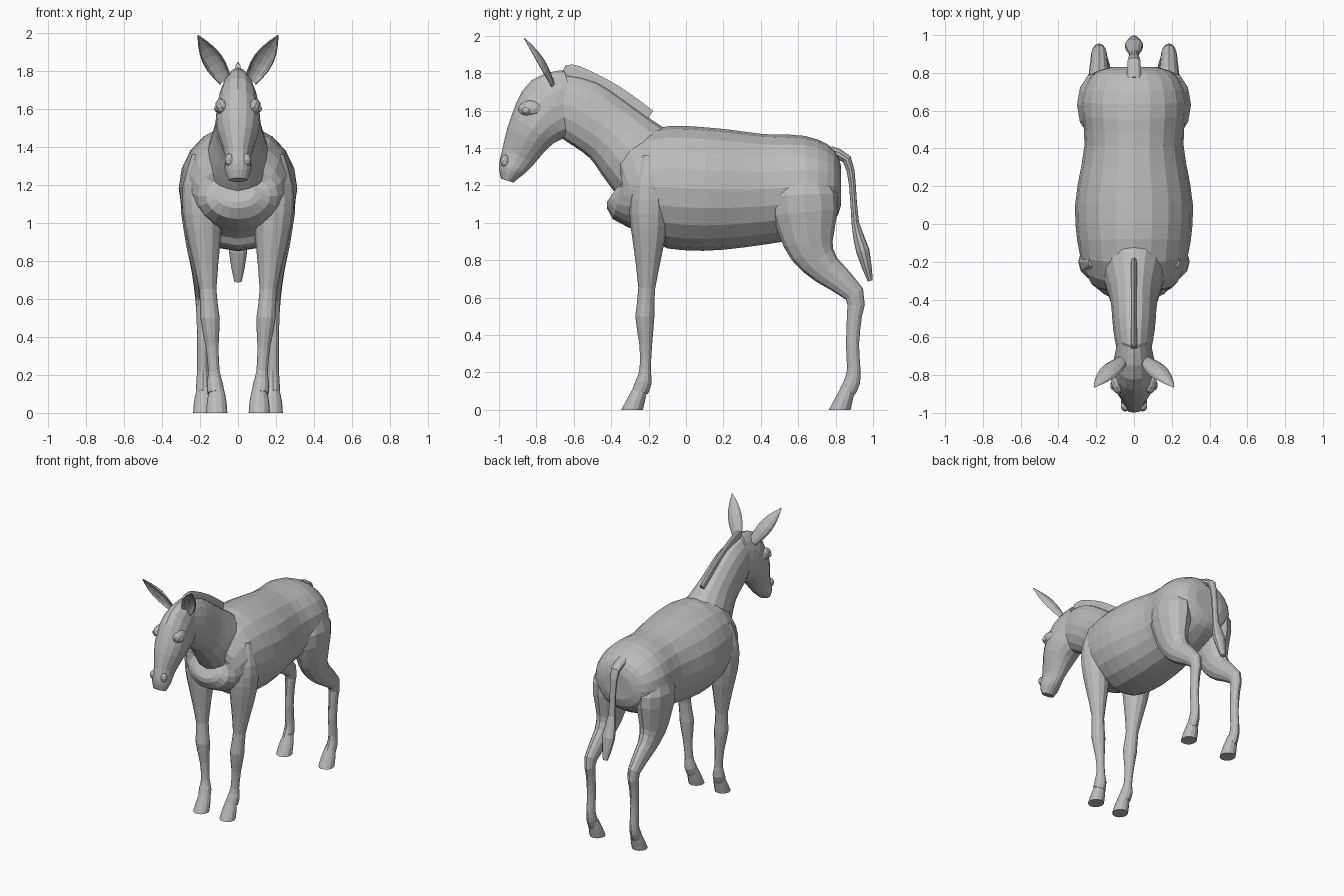
import bpy, bmesh, math
from mathutils import Vector

cube = bpy.data.objects.get("Cube")
if cube:
    bpy.data.objects.remove(cube, do_unlink=True)


def make_material(name, rgb):
    material = bpy.data.materials.new(name)
    colour = (*rgb, 1.0)
    material.diffuse_color = colour
    material.use_nodes = True
    shader = material.node_tree.nodes["Principled BSDF"]
    shader.inputs["Base Color"].default_value = colour
    shader.inputs["Roughness"].default_value = 0.8
    return material


coat = make_material("plain_grey", (0.5, 0.5, 0.5))


def finish(name, bm):
    """Turn a bmesh into a named object with the coat material."""
    bmesh.ops.recalc_face_normals(bm, faces=bm.faces)
    mesh = bpy.data.meshes.new(name)
    bm.to_mesh(mesh)
    bm.free()
    mesh.materials.append(coat)
    obj = bpy.data.objects.new(name, mesh)
    bpy.context.collection.objects.link(obj)
    return obj


def catmull_rom(stations, steps):
    """Insert in-between stations along a smooth curve."""
    points = [Vector(station) for station in stations]
    points = [points[0], *points, points[-1]]
    result = []
    for a, b, c, d in zip(points, points[1:], points[2:], points[3:]):
        for step in range(steps):
            t = step / steps
            result.append(b + (c - a) * t / 2
                          + (2 * a - 5 * b + 4 * c - d) * t * t / 2
                          + (3 * b - a - 3 * c + d) * t ** 3 / 2)
    return result + [points[-1]]


def sweep(name, stations, segments=12, steps=2, x=0.0, lean=0.0, side=1, level=False):
    """Skin oval rings along a path in the side plane. A station is
    (y, z, half depth, half width); rings stand square to the path, or
    lie flat when level is set. The path leans outward with height."""
    path = catmull_rom(stations, steps)
    bm = bmesh.new()
    rings = []
    for i, (y, z, depth, width) in enumerate(path):
        along = path[min(i + 1, len(path) - 1)] - path[max(i - 1, 0)]
        square = Vector((-along[1], along[0])).normalized()
        if level:
            square = Vector((1, 0))
        ring = []
        for k in range(segments):
            angle = math.tau * k / segments
            reach = depth * math.cos(angle)
            ring.append(bm.verts.new((
                side * (x + lean * z + width * math.sin(angle)),
                y + square.x * reach,
                z + square.y * reach)))
        rings.append(ring)
    for near, far in zip(rings, rings[1:]):
        for k in range(segments):
            n = (k + 1) % segments
            bm.faces.new((near[k], near[n], far[n], far[k]))
    bm.faces.new(rings[0])
    bm.faces.new(rings[-1])
    return finish(name, bm)


def with_width(rows, ratio, extra=0.0):
    """Complete (y, z, half depth) rows with a width that follows the depth."""
    return [(y, z, depth, depth * ratio + extra) for y, z, depth in rows]


def ball(name, centre, radii, side):
    bm = bmesh.new()
    bmesh.ops.create_icosphere(bm, subdivisions=2, radius=1)
    for v in bm.verts:
        v.co = [c + r * k for c, r, k in zip(centre, radii, v.co)]
        v.co.x *= side
    return finish(name, bm)


def ear(name, side):
    """A cupped leaf, open to the front and outside."""
    base, tip = Vector((0.065, -0.725, 1.74)), Vector((0.21, -0.865, 1.985))
    axis = (tip - base).normalized()
    across = Vector((0.8, 0.25, -0.5))
    across = (across - axis * across.dot(axis)).normalized()
    back = axis.cross(across)
    if back.y < 0:
        back = -back
    bm = bmesh.new()
    rows = []
    for i in range(7):
        t = i / 6
        half = 0.03 * (1 - t) + 0.036 * math.sin(math.pi * t) + 0.001
        row = []
        for k in range(7):
            angle = math.pi * k / 6
            point = (base.lerp(tip, t) + across * half * math.cos(angle)
                     + back * half * 0.65 * math.sin(angle))
            point.x *= side
            row.append(bm.verts.new(point))
        rows.append(row)
    for low, high in zip(rows, rows[1:]):
        for k in range(6):
            bm.faces.new((low[k], low[k + 1], high[k + 1], high[k]))
    shell = finish(name, bm).modifiers.new("thickness", "SOLIDIFY")
    shell.thickness = 0.006
    shell.offset = 0


# Torso, from chest to rump
sweep("body", [
    (-0.39, 1.16, 0.06, 0.09), (-0.33, 1.14, 0.17, 0.21), (-0.17, 1.19, 0.31, 0.285),
    (0.1, 1.18, 0.33, 0.312), (0.42, 1.18, 0.295, 0.262), (0.65, 1.2, 0.265, 0.28),
    (0.79, 1.2, 0.19, 0.22), (0.83, 1.2, 0.1, 0.12)], segments=20, steps=3)

# Neck, from inside the head down to the chest
sweep("neck", [
    (-0.7, 1.65, 0.15, 0.085), (-0.56, 1.595, 0.178, 0.11), (-0.4, 1.485, 0.18, 0.125),
    (-0.27, 1.36, 0.21, 0.165), (-0.1, 1.2, 0.25, 0.2)], segments=16, steps=3)

# Head, from poll to lips
sweep("head", [
    (-0.6, 1.66, 0.165, 0.08), (-0.72, 1.61, 0.185, 0.108), (-0.82, 1.5, 0.135, 0.115),
    (-0.895, 1.36, 0.095, 0.07), (-0.935, 1.285, 0.07, 0.07),
    (-0.955, 1.225, 0.035, 0.05)], segments=16, steps=3)

# Thin upright mane along the crest
sweep("mane", with_width([
    (-0.66, 1.81, 0.035), (-0.6, 1.78, 0.065), (-0.4, 1.68, 0.065),
    (-0.21, 1.55, 0.06)], 0, 0.016), segments=8, steps=3)

# Tail with a fuller tuft
sweep("tail", with_width([
    (0.77, 1.38, 0.03), (0.86, 1.34, 0.025), (0.89, 1.2, 0.018), (0.905, 1.0, 0.02),
    (0.945, 0.85, 0.036), (0.985, 0.69, 0.014)], 1.4), segments=10)

front_leg = with_width([
    (-0.2, 1.36, 0.03), (-0.2, 1.2, 0.09), (-0.2, 1.05, 0.102), (-0.2, 0.9, 0.085),
    (-0.21, 0.65, 0.045), (-0.22, 0.5, 0.051), (-0.215, 0.35, 0.034),
    (-0.218, 0.22, 0.03), (-0.226, 0.15, 0.043), (-0.245, 0.1, 0.043)], 1)

hind_leg = with_width([
    (0.63, 1.33, 0.06), (0.63, 1.15, 0.18), (0.645, 0.97, 0.155), (0.675, 0.85, 0.12),
    (0.75, 0.75, 0.085), (0.9, 0.62, 0.055), (0.9, 0.5, 0.04), (0.89, 0.35, 0.035),
    (0.897, 0.22, 0.036), (0.888, 0.15, 0.043), (0.865, 0.1, 0.043)], 0.6, 0.009)

for label, side in (("left", 1), ("right", -1)):
    # Legs
    sweep(label + "_front_leg", front_leg, x=0.11, lean=0.075, side=side)
    sweep(label + "_hind_leg", hind_leg, x=0.185, side=side)
    # Hooves, rounded on top and pushed forward towards the ground
    for end, pastern, x in (("front", -0.235, 0.112), ("hind", 0.875, 0.18)):
        hoof = [(pastern - 0.053 * t, 0.14 * (1 - t),
                 0.036 + 0.022 * t, 0.034 + 0.022 * math.sin(math.pi / 2 * t))
                for t in (0, 0.3, 0.6, 1)]
        sweep(f"{label}_{end}_hoof", hoof, x=x, side=side, level=True)
    # Face details
    ear(label + "_ear", side)
    ball(label + "_brow", (0.085, -0.83, 1.61), (0.037, 0.07, 0.045), side)
    ball(label + "_eye", (0.112, -0.855, 1.6), (0.014, 0.024, 0.018), side)
    ball(label + "_nostril", (0.045, -0.968, 1.33), (0.025, 0.025, 0.034), side)
